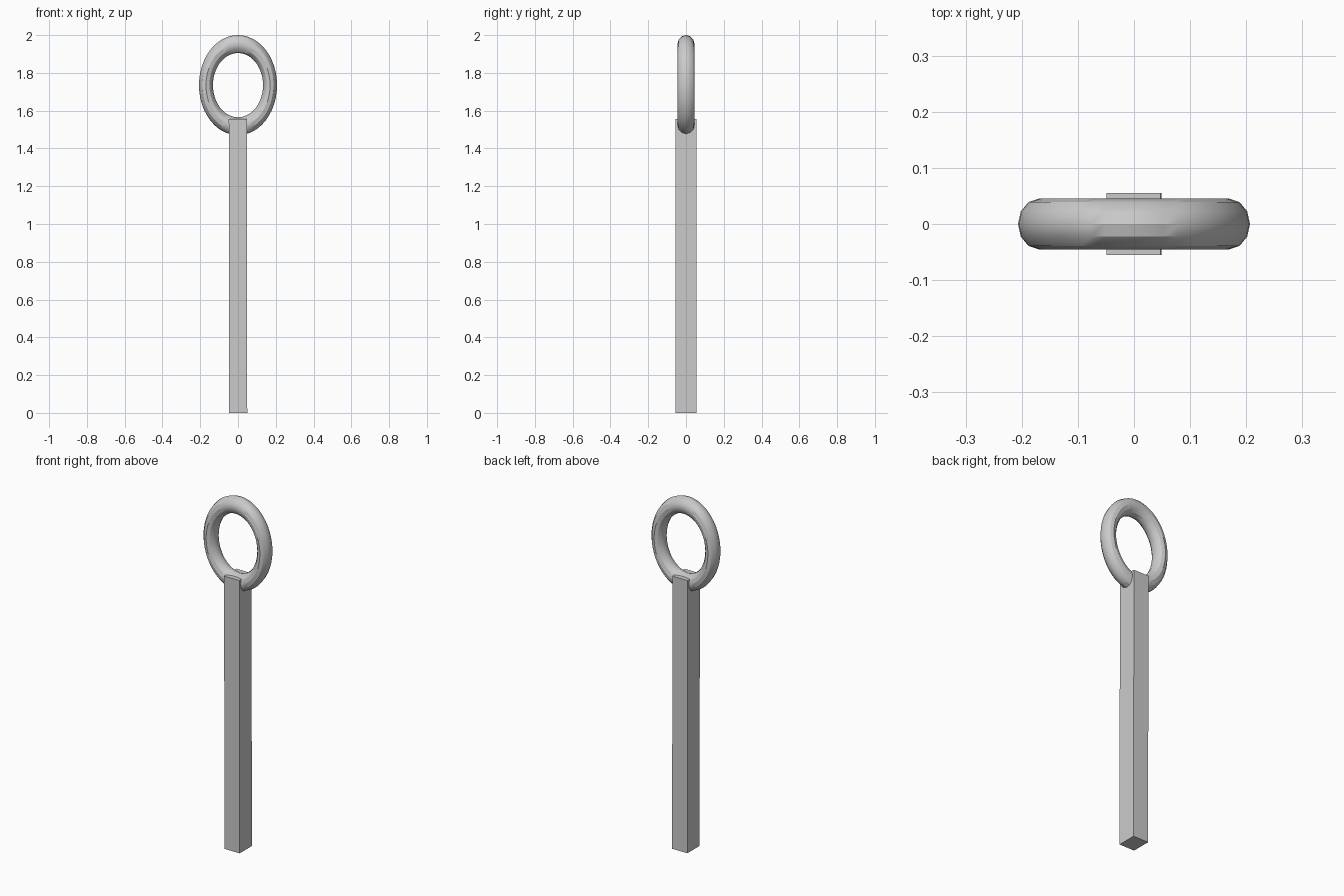
import bpy
import bmesh
from mathutils import Matrix

cube = bpy.data.objects.get("Cube")
if cube:
    bpy.data.objects.remove(cube, do_unlink=True)


def make_material(name, color):
    mat = bpy.data.materials.new(name)
    mat.use_nodes = True
    mat.diffuse_color = color
    mat.node_tree.nodes["Principled BSDF"].inputs["Base Color"].default_value = color
    return mat


grey = make_material("light grey", (0.6, 0.6, 0.6, 1))

# Square post, leaning very slightly towards its right
WIDTH, DEPTH, HEIGHT = 0.096, 0.11, 1.555
mesh = bpy.data.meshes.new("post")
bm = bmesh.new()
bmesh.ops.create_cube(bm, size=1, matrix=Matrix.Diagonal((WIDTH, DEPTH, HEIGHT, 1)))
for v in bm.verts:
    v.co.x -= 0.002 * v.co.z / HEIGHT
    v.co.z += HEIGHT / 2
bm.to_mesh(mesh)
bm.free()
post = bpy.data.objects.new("post", mesh)
bpy.context.collection.objects.link(post)
mesh.materials.append(grey)

# Upright oval ring passing through the top of the post
bpy.ops.mesh.primitive_torus_add(
    major_radius=0.2175, minor_radius=0.0475,
    major_segments=48, minor_segments=12)
ring = bpy.context.object
ring.name = "ring"
ring.data.transform(Matrix.Diagonal((0.78, 1, 0.95, 1)))
ring.data.transform(Matrix.Rotation(1.5707963, 4, "X"))
ring.location = (0, 0, 1.735)
ring.data.materials.append(grey)
bpy.ops.object.shade_smooth_by_angle()
